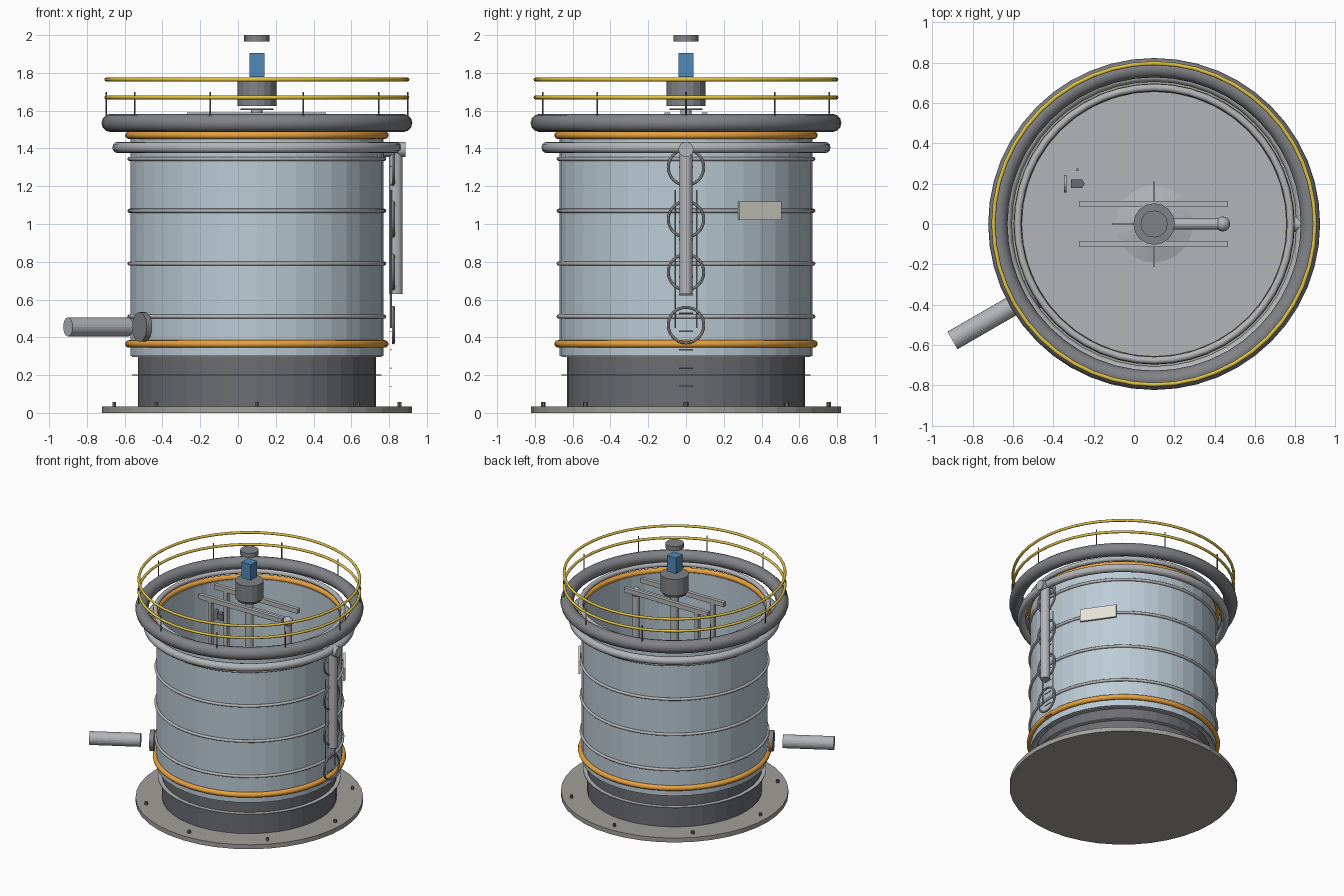
import bpy, bmesh, math
from mathutils import Vector

if "Cube" in bpy.data.objects:
    bpy.data.objects.remove(bpy.data.objects["Cube"])

CX = 0.10  # vertical axis of the tank
SEG = 40


def mat(name, r, g, b):
    m = bpy.data.materials.new(name)
    m.diffuse_color = (r, g, b, 1)
    m.use_nodes = True
    m.node_tree.nodes["Principled BSDF"].inputs["Base Color"].default_value = m.diffuse_color
    return m


BLUE = mat("pale_blue_steel", 0.50, 0.60, 0.67)
DARK = mat("dark_steel", 0.15, 0.155, 0.17)
RIM = mat("mid_steel", 0.22, 0.225, 0.24)
LIGHT = mat("light_steel", 0.45, 0.46, 0.48)
PLATE = mat("concrete", 0.36, 0.35, 0.32)
ORANGE = mat("orange", 0.80, 0.36, 0.05)
YELLOW = mat("yellow", 0.75, 0.55, 0.06)
MOTOR = mat("motor_blue", 0.08, 0.25, 0.48)
CREAM = mat("cream", 0.78, 0.76, 0.68)
GREEN = mat("green", 0.05, 0.55, 0.2)


def finish(o, name, m, smooth=False):
    o.name = name
    o.data.materials.append(m)
    if smooth:
        bpy.ops.object.shade_smooth_by_angle(angle=math.radians(40))
    return o


def rod(name, a, b, r, m, n=16, r2=None):
    """Cylinder (or cone) from point a to point b."""
    a, b = Vector(a), Vector(b)
    bpy.ops.mesh.primitive_cone_add(vertices=n, radius1=r, radius2=r if r2 is None else r2,
                                    depth=(b - a).length, location=(a + b) / 2)
    o = bpy.context.object
    o.rotation_euler = (b - a).to_track_quat('Z', 'Y').to_euler()
    return finish(o, name, m)


def drum(name, r, z0, z1, m, n=SEG):
    return rod(name, (CX, 0, z0), (CX, 0, z1), r, m, n)


def ring(name, z, outer, tube, m):
    bpy.ops.mesh.primitive_torus_add(major_radius=outer - tube, minor_radius=tube,
                                     major_segments=48, minor_segments=12, location=(CX, 0, z))
    return finish(bpy.context.object, name, m, True)


def box(name, c, s, m, rz=0):
    bpy.ops.mesh.primitive_cube_add(size=1, location=c, rotation=(0, 0, rz))
    o = bpy.context.object
    o.scale = s
    return finish(o, name, m)


def tube(name, ri, ro, z0, z1, m):
    """Hollow drum with wall thickness."""
    bm = bmesh.new()
    rows = []
    for i in range(SEG):
        t = 2 * math.pi * i / SEG
        rows.append([bm.verts.new((CX + r * math.cos(t), r * math.sin(t), z))
                     for r, z in ((ro, z0), (ro, z1), (ri, z1), (ri, z0))])
    for i in range(SEG):
        p, q = rows[i], rows[(i + 1) % SEG]
        for k in range(4):
            j = (k + 1) % 4
            bm.faces.new((p[k], q[k], q[j], p[j]))
    bmesh.ops.recalc_face_normals(bm, faces=bm.faces)
    me = bpy.data.meshes.new(name)
    bm.to_mesh(me)
    o = bpy.data.objects.new(name, me)
    bpy.context.collection.objects.link(o)
    return finish(o, name, m)


def polar(r, t, z):
    return Vector((CX + r * math.cos(t), r * math.sin(t), z))


# Base plate, anchor bolts and plinth
drum("base_plate", 0.82, 0, 0.035, PLATE)
for i in range(8):
    t = i * math.pi / 4
    rod("anchor_bolt", polar(0.755, t, 0.03), polar(0.755, t, 0.057), 0.012, DARK, 6)
drum("plinth", 0.63, 0.035, 0.3, DARK)
tube("plinth_ring", 0.625, 0.66, 0.197, 0.204, LIGHT)

# Tank shell, floor and central floor cone
tube("tank_shell", 0.655, 0.67, 0.3, 1.46, BLUE)
drum("tank_floor", 0.66, 0.295, 0.33, LIGHT)
rod("floor_cone", (CX, 0, 0.325), (CX, 0, 0.37), 0.21, LIGHT, 24, 0.04)

# Horizontal hoops
for z in (0.51, 0.79, 1.07, 1.345):
    ring("shell_band", z, 0.685, 0.011, LIGHT)
for z in (0.365, 1.47):
    ring("orange_hoop", z, 0.697, 0.02, ORANGE)
ring("manifold_ring", 1.405, 0.765, 0.03, LIGHT)
ring("inner_lip", 1.515, 0.695, 0.018, LIGHT)
ring("top_rim", 1.535, 0.823, 0.048, RIM)

# Guard rail
for z in (1.67, 1.765):
    ring("guard_rail", z, 0.807, 0.01, YELLOW)
for i in range(10):
    t = i * math.pi / 5
    rod("rail_post", polar(0.798, t, 1.56), polar(0.798, t, 1.70), 0.004, DARK, 8)

# Bridge beams with hangers
for y in (-0.1, 0.1):
    box("bridge_beam", (0.0975, y, 1.572), (0.735, 0.03, 0.036), LIGHT)
    box("beam_leg", (-0.17, y, 0.94), (0.03, 0.03, 1.23), LIGHT)

# Agitator drive, shaft and blades
drum("drive_plate", 0.088, 1.604, 1.611, DARK, 16)
drum("drive_housing", 0.103, 1.625, 1.757, RIM, 16)
box("drive_motor", (CX, 0, 1.842), (0.08, 0.08, 0.126), MOTOR)
drum("motor_cap", 0.067, 1.965, 2.0, RIM, 16)
drum("agitator_shaft", 0.03, 0.42, 1.61, LIGHT)
for s in ((0.42, 0.01, 0.08), (0.01, 0.42, 0.08)):
    box("agitator_blade", (CX, 0, 0.47), s, LIGHT)

# Inner feed pipe with elbow
rod("feed_pipe", (CX, 0, 1.52), (0.44, 0, 1.52), 0.028, LIGHT)
rod("feed_drop", (0.44, 0, 1.52), (0.44, 0, 0.8), 0.028, LIGHT)
bpy.ops.mesh.primitive_uv_sphere_add(segments=16, ring_count=8, radius=0.037, location=(0.44, 0, 1.52))
finish(bpy.context.object, "feed_elbow", LIGHT, True)

# Small instrument inside the tank
rod("sensor_flange", (-0.347, 0.2, 1.29), (-0.335, 0.2, 1.29), 0.043, LIGHT)
box("sensor_body", (-0.284, 0.2, 1.29), (0.055, 0.042, 0.05), DARK)
rod("sensor_head", (-0.262, 0.2, 1.27), (-0.262, 0.2, 1.32), 0.016, DARK)
box("sensor_lamp", (-0.28, 0.27, 1.29), (0.012, 0.012, 0.012), GREEN)

# Radial outlet pipe with flange
t = math.radians(210)
rod("outlet_flange", polar(0.685, t, 0.455), polar(0.718, t, 0.455), 0.078, RIM, 24)
rod("outlet_pipe", polar(0.785, t, 0.455), polar(1.155, t, 0.455), 0.05, LIGHT, 24)

# Downpipe with inlet stub
rod("downpipe", (0.835, 0, 0.63), (0.835, 0, 1.395), 0.035, LIGHT)
rod("downpipe_stub", (0.77, 0, 1.395), (0.887, 0, 1.395), 0.04, LIGHT)

# Ladder with hoops, side rails and rungs
for z in (1.3, 1.025, 0.745, 0.465):
    bpy.ops.mesh.primitive_torus_add(major_radius=0.094, minor_radius=0.008, major_segments=32,
                                     minor_segments=8, location=(0.822, 0, z),
                                     rotation=(0, math.pi / 2, 0))
    finish(bpy.context.object, "ladder_hoop", LIGHT, True)
for y in (-0.058, 0.058):
    rod("ladder_rail", (0.81, y, 0.45), (0.81, y, 1.18), 0.004, LIGHT, 8)
for i in range(13):
    z = 0.14 + i * 0.097
    rod("ladder_rung", (0.81, -0.036, z), (0.81, 0.036, z), 0.004, LIGHT, 8)

# Blank plate on the shell
t = math.radians(34.7)
box("blank_plate", polar(0.684, t, 1.07), (0.015, 0.27, 0.1), CREAM, t)
